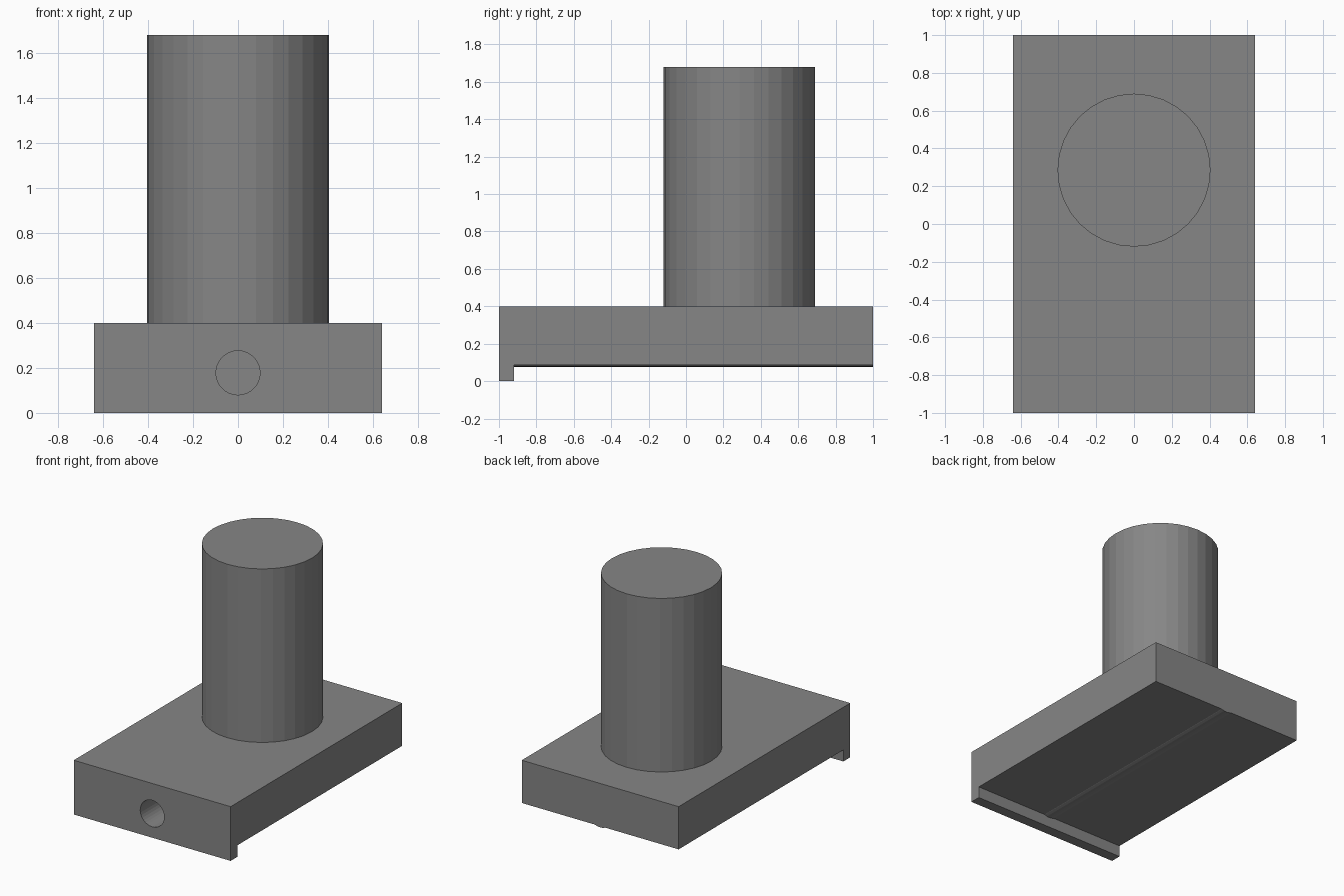
import bpy, math

if "Cube" in bpy.data.objects:
    bpy.data.objects.remove(bpy.data.objects["Cube"])

grey = bpy.data.materials.new("plain_grey")
grey.diffuse_color = (0.24, 0.24, 0.24, 1)
grey.use_nodes = True
grey.node_tree.nodes["Principled BSDF"].inputs["Base Color"].default_value = grey.diffuse_color


def cylinder(name, radius, depth, loc, rot=(0, 0, 0)):
    bpy.ops.mesh.primitive_cylinder_add(vertices=32, radius=radius, depth=depth,
                                        location=loc, rotation=rot)
    ob = bpy.context.object
    ob.name = name
    ob.data.materials.append(grey)
    return ob


def y_cylinder(name, radius, y0, y1, z):
    return cylinder(name, radius, y1 - y0, (0, (y0 + y1) / 2, z), (math.pi / 2, 0, 0))


def boolean(target, tool, operation):
    mod = target.modifiers.new(operation.lower(), 'BOOLEAN')
    mod.operation = operation
    mod.solver = 'EXACT'
    mod.object = tool
    bpy.context.view_layer.objects.active = target
    bpy.ops.object.modifier_apply(modifier=mod.name)
    bpy.data.objects.remove(tool)


# Base slab with a lip along the front, extruded across x
W = 0.64
profile = [(-1, 0), (-0.92, 0), (-0.92, 0.085), (1, 0.085), (1, 0.4), (-1, 0.4)]
n = len(profile)
verts = [(x, y, z) for x in (-W, W) for y, z in profile]
faces = [tuple(reversed(range(n))), tuple(range(n, 2 * n))]
faces += [(i, (i + 1) % n, n + (i + 1) % n, n + i) for i in range(n)]
mesh = bpy.data.meshes.new("base_slab")
mesh.from_pydata(verts, [], faces)
mesh.materials.append(grey)
base = bpy.data.objects.new("base_slab", mesh)
bpy.context.collection.objects.link(base)

# Lengthwise tube that just shows under the slab, then its bore from the front
boolean(base, y_cylinder("tube", 0.102, -0.95, 1.0, 0.178), 'UNION')
boolean(base, y_cylinder("bore_cutter", 0.098, -1.1, 0.99, 0.178), 'DIFFERENCE')

# Upright post
cylinder("post", 0.405, 1.28, (0, 0.285, 1.04))
